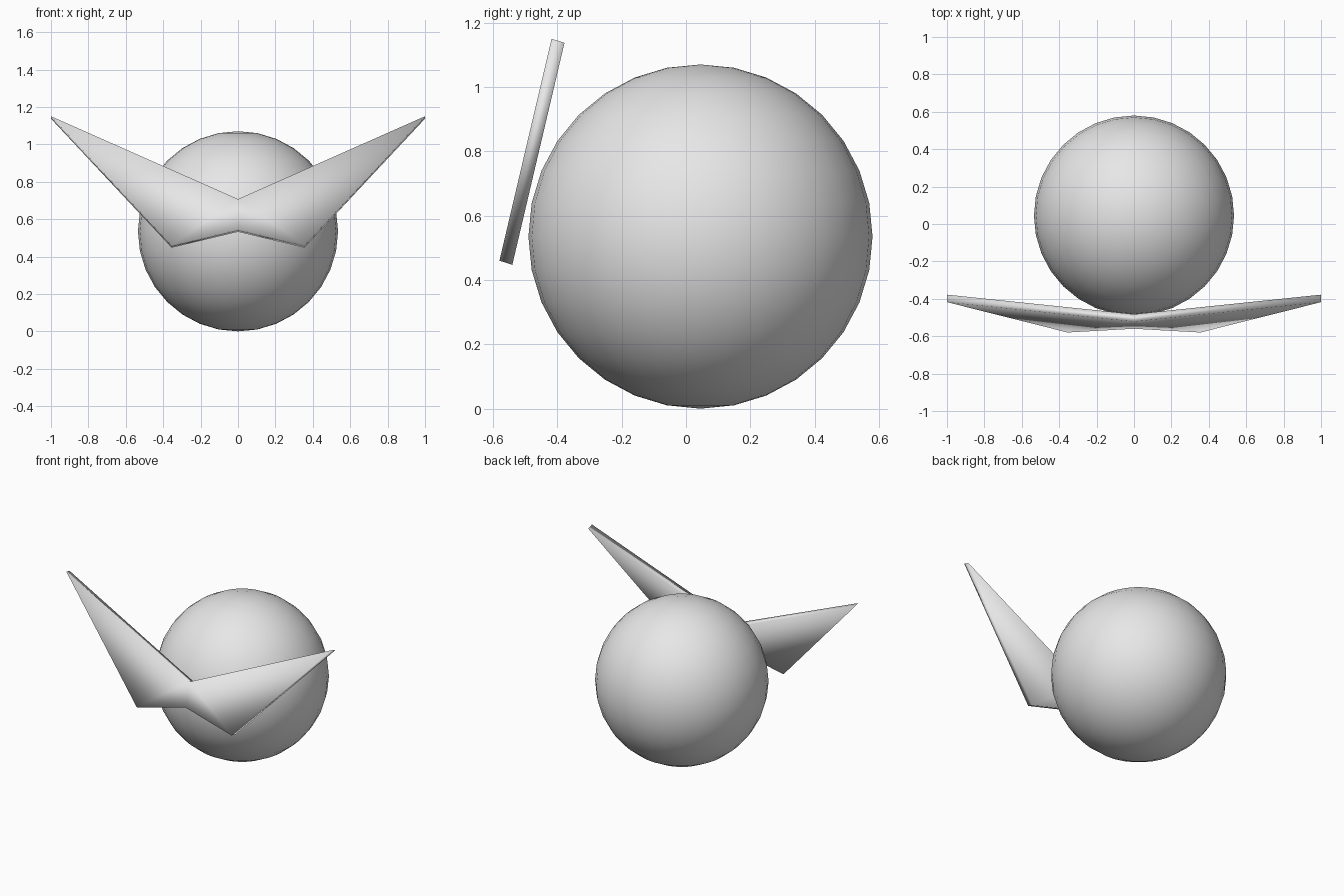
import bpy, bmesh
from mathutils import Vector

if "Cube" in bpy.data.objects:
    bpy.data.objects.remove(bpy.data.objects["Cube"])

grey = bpy.data.materials.new("light_grey")
grey.diffuse_color = (0.8, 0.8, 0.8, 1)
grey.use_nodes = True
grey.node_tree.nodes["Principled BSDF"].inputs["Base Color"].default_value = grey.diffuse_color


def make_object(name, bm):
    bmesh.ops.recalc_face_normals(bm, faces=bm.faces)
    for f in bm.faces:
        f.smooth = True
    mesh = bpy.data.meshes.new(name)
    bm.to_mesh(mesh)
    bm.free()
    mesh.materials.append(grey)
    obj = bpy.data.objects.new(name, mesh)
    bpy.context.collection.objects.link(obj)
    return obj


# round ball
bm = bmesh.new()
bmesh.ops.create_uvsphere(bm, u_segments=32, v_segments=16, radius=0.535)
bmesh.ops.translate(bm, verts=bm.verts, vec=(0, 0.045, 0.535))
make_object("ball", bm)

# winged plate: front outline on a leaning plane, pushed back by its thickness
outline = [(0, 0.707), (1.0, 1.15), (0.355, 0.46), (0, 0.545),
           (-0.355, 0.46), (-1.0, 1.15)]
push = Vector((0, 0.040, -0.013))
bm = bmesh.new()
front = [bm.verts.new((x, -0.58 + (z - 0.46) * 0.235, z)) for x, z in outline]
back = [bm.verts.new(v.co + push) for v in front]
for ring in (front, back):
    bm.faces.new([ring[i] for i in (0, 1, 2, 3)])
    bm.faces.new([ring[i] for i in (0, 3, 4, 5)])
for i in range(6):
    j = (i + 1) % 6
    bm.faces.new((front[i], front[j], back[j], back[i]))
make_object("winged_plate", bm)
